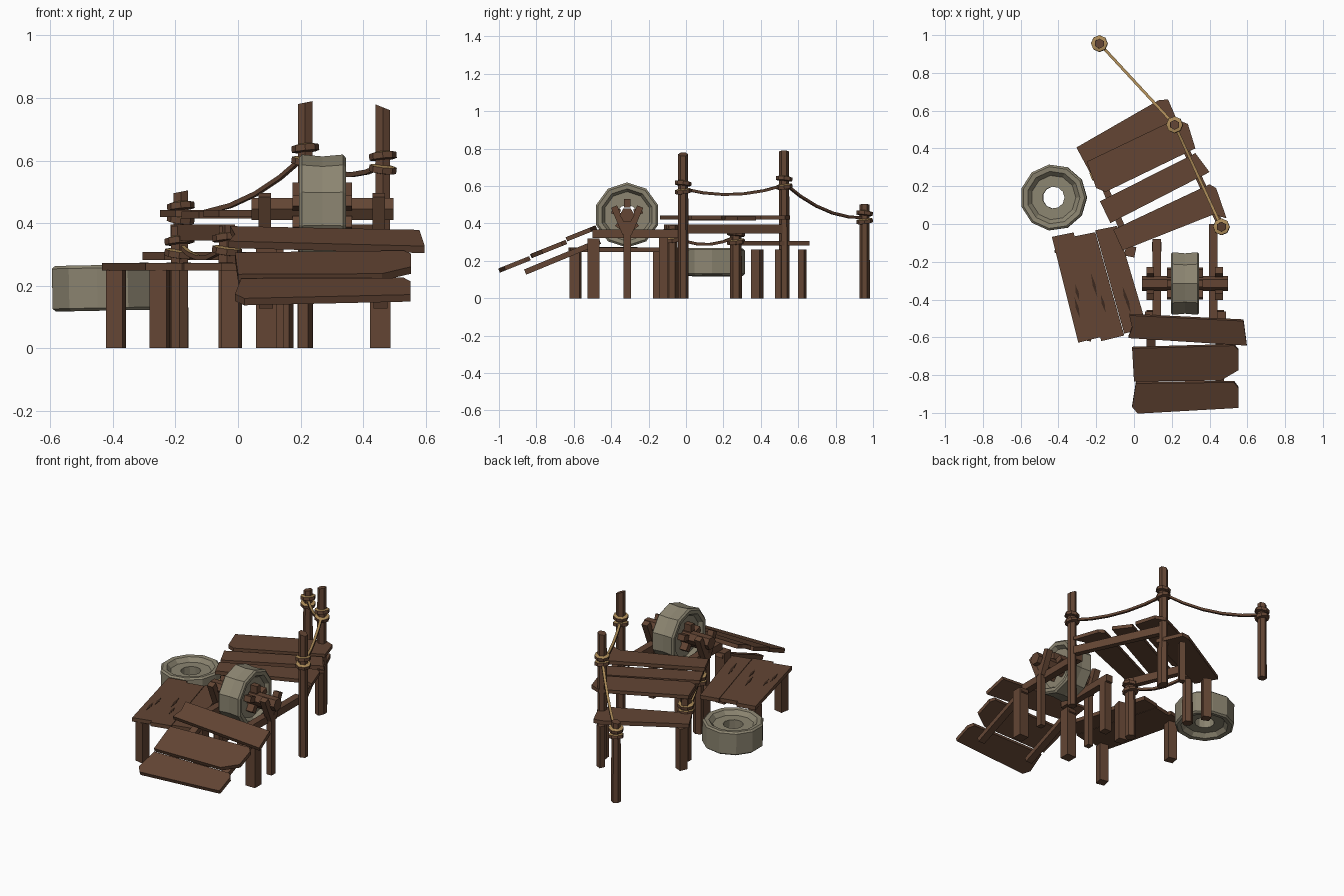
import bpy, bmesh, math, random
from mathutils import Vector, Matrix

if "Cube" in bpy.data.objects:
    bpy.data.objects.remove(bpy.data.objects["Cube"])
random.seed(4)

def material(name, c):
    m = bpy.data.materials.new(name)
    m.diffuse_color = (*c, 1)
    m.use_nodes = True
    m.node_tree.nodes["Principled BSDF"].inputs["Base Color"].default_value = m.diffuse_color
    return m

WOOD = material("brown wood", (0.125, 0.060, 0.034))
CRACK = material("dark crack", (0.045, 0.022, 0.013))
STONE = material("grey stone", (0.262, 0.235, 0.165))
ROPE = material("tan rope", (0.40, 0.25, 0.095))

def finish(name, bm, *mats, rule=None):
    bmesh.ops.recalc_face_normals(bm, faces=bm.faces)
    bm.normal_update()
    if rule:
        for f in bm.faces:
            f.material_index = rule(f)
    me = bpy.data.meshes.new(name)
    bm.to_mesh(me)
    bm.free()
    for m in mats:
        me.materials.append(m)
    ob = bpy.data.objects.new(name, me)
    bpy.context.collection.objects.link(ob)
    return ob

def slab(bm, pts, t):
    """Flat outline (top side) given thickness straight along its normal."""
    f = bm.faces.new([bm.verts.new(p) for p in pts])
    f.normal_update()
    n = f.normal if f.normal.z < 0 else -f.normal
    r = bmesh.ops.extrude_face_region(bm, geom=[f])
    bmesh.ops.translate(bm, vec=n * t,
                        verts=[v for v in r['geom'] if isinstance(v, bmesh.types.BMVert)])

def plank(name, outline, z, t=0.025, cracks=1):
    """z is a number or a function of y. First two points run along the plank."""
    zf = z if callable(z) else (lambda y: z)
    P = [Vector((x, y, zf(y))) for x, y in outline]
    bm = bmesh.new()
    slab(bm, P, t)
    finish(name, bm, WOOD)
    # thin split lines on the surface
    a, b, d = P[0], P[1], P[-1]
    for i in range(cracks):
        u, v = random.uniform(0.1, 0.65), random.uniform(0.3, 0.7)
        l = (b - a).normalized() * random.uniform(0.08, 0.14)
        w = (d - a).normalized() * 0.008
        c = a + (b - a) * u + (d - a) * v + Vector((0, 0, 0.002))
        bm = bmesh.new()
        slab(bm, [c, c + l * 0.5 - w, c + l, c + l * 0.5 + w], 0.003)
        finish(name + "_crack", bm, CRACK)

def beam(name, p, q, w, h, up=(0, 0, 1), taper=1.0):
    p, q = Vector(p), Vector(q)
    d = (q - p).normalized()
    s = d.cross(Vector(up)).normalized()
    u = s.cross(d)
    bm = bmesh.new()
    rings = [[bm.verts.new(c + (s * w * i + u * h * j) * k / 2)
              for i, j in ((-1, -1), (1, -1), (1, 1), (-1, 1))] for c, k in ((p, 1), (q, taper))]
    bm.faces.new(rings[0])
    bm.faces.new(rings[1])
    for i in range(4):
        k = (i + 1) % 4
        bm.faces.new((rings[0][i], rings[0][k], rings[1][k], rings[1][i]))
    return finish(name, bm, WOOD)

def leg(name, x, y, h, w=0.06, ang=0.0):
    beam(name, (x, y, 0), (x, y, h), w, w, (math.sin(ang), math.cos(ang), 0))

def post(name, x, y, h, r, slant=0.3):
    bm = bmesh.new()
    bmesh.ops.create_cone(bm, cap_ends=True, segments=6, radius1=r, radius2=r * 0.95, depth=h,
                          matrix=Matrix.Translation((x, y, h / 2)))
    for v in bm.verts:
        if v.co.z > h / 2:
            v.co.z += (v.co.x - x) * slant
    finish(name, bm, WOOD)

def lathe(name, profile, n, matrix, mat, rule=None, mats=None):
    """Closed (radius, height) profile turned round z."""
    bm = bmesh.new()
    rings = [[bm.verts.new((r * math.cos(2 * math.pi * i / n), r * math.sin(2 * math.pi * i / n), h))
              for r, h in profile] for i in range(n)]
    m = len(profile)
    for i in range(n):
        a, b = rings[i], rings[(i + 1) % n]
        for j in range(m):
            k = (j + 1) % m
            bm.faces.new((a[j], a[k], b[k], b[j]))
    bm.transform(matrix)
    return finish(name, bm, *(mats or [mat]), rule=rule)

rope_rule = lambda f: 1 if f.normal.z > 0.5 else 0

def binding(name, x, y, z, r):
    """Two rope turns round a post, slightly tilted."""
    for dz, t in ((-0.022, 0.12), (0.02, -0.1)):
        M = Matrix.Translation((x, y, z + dz)) @ Matrix.Rotation(t, 4, 'Y') @ Matrix.Rotation(t, 4, 'X')
        lathe(name, [(r - 0.005, -0.014), (r + 0.016, -0.011), (r + 0.016, 0.009), (r - 0.005, 0.014)],
              8, M, None, rope_rule, [WOOD, ROPE])

def rope(name, p, q, sag, n=5, w=0.015):
    p, q = Vector(p), Vector(q)
    s = (q - p).cross(Vector((0, 0, 1))).normalized() * w / 2
    u = Vector((0, 0, w / 2))
    bm = bmesh.new()
    R = []
    for i in range(n + 1):
        t = i / n
        c = p.lerp(q, t) - Vector((0, 0, sag * 4 * t * (1 - t)))
        R.append([bm.verts.new(c + v) for v in (-s - u, s - u, s + u, u - s)])
    for a, b in zip(R, R[1:]):
        for i in range(4):
            k = (i + 1) % 4
            bm.faces.new((a[i], a[k], b[k], b[i]))
    bm.faces.new(R[0])
    bm.faces.new(R[-1])
    finish(name, bm, WOOD, ROPE, rule=rope_rule)

# Railing posts, bindings and ropes
A, B, C, D, E = (0.463, -0.015), (0.215, 0.525), (-0.183, 0.955), (-0.187, 0.267), (-0.035, -0.075)
for nm, p, h, r, sl, zb in (("rail_post_front", A, 0.77, 0.028, -0.4, 0.595),
                            ("rail_post_middle", B, 0.785, 0.028, 0.2, 0.62),
                            ("rail_post_back", C, 0.5, 0.028, 0.2, 0.435),
                            ("deck_post_back", D, 0.39, 0.032, 0, 0.325),
                            ("deck_post_front", E, 0.39, 0.032, 0, 0.335)):
    post(nm, *p, h, r, sl)
    binding(nm + "_binding", *p, zb, r)
rope("rail_rope_front", (*A, 0.585), (*B, 0.605), 0.04)
rope("rail_rope_back", (*B, 0.615), (*C, 0.43), 0.05)
rope("deck_rope", (*D, 0.33), (*E, 0.335), 0.045)

# Upper deck beams and planks
beam("deck_beam_right", (*A, 0.37), (*B, 0.37), 0.035, 0.05)
beam("deck_beam_left", (-0.2, 0.3, 0.37), (-0.025, -0.11, 0.37), 0.035, 0.05)
plank("deck_plank_1", [(-0.25, 0.33), (0.22, 0.555), (0.285, 0.53), (0.325, 0.40), (-0.15, 0.17), (-0.2, 0.19)], 0.42, 0.022, 2)
plank("deck_plank_2", [(-0.18, 0.12), (0.325, 0.375), (0.40, 0.275), (-0.125, 0.005)], 0.415, 0.022, 2)
plank("deck_plank_3", [(-0.11, -0.03), (0.40, 0.21), (0.435, 0.19), (0.49, 0.03), (0.42, 0.05), (-0.06, -0.14)], 0.42, 0.022, 2)

# Lower step behind the deck
plank("back_step", [(-0.305, 0.405), (0.13, 0.655), (0.18, 0.66), (0.25, 0.50), (-0.235, 0.275)], 0.282, 0.025, 2)
leg("back_step_leg", -0.235, 0.38, 0.26, 0.05, 0.42)
leg("back_step_leg", 0.155, 0.622, 0.26, 0.035, 0.42)
leg("back_step_leg", 0.215, 0.5, 0.26, 0.035, 0.42)

# Left platform of three tight planks
q = [Vector(v) for v in ((-0.435, -0.08), (-0.09, -0.01), (0.07, -0.55), (-0.295, -0.64))]
for i in range(3):
    a, b = i / 3, (i + 1) / 3
    e = (0.012, -0.01, 0.0)[i]
    o = [q[0].lerp(q[1], a), q[3].lerp(q[2], a), q[3].lerp(q[2], b), q[0].lerp(q[1], b)]
    plank("platform_plank_%d" % (i + 1), [(v.x, v.y + e) for v in o], 0.272, 0.024, 2)
for x, y in ((-0.39, -0.13), (-0.25, -0.59), (-0.02, -0.145)):
    leg("platform_leg", x, y, 0.25, 0.055, 0.2)

# Frame carrying the wheel, and front ramp
ramp = lambda z0, y0: (lambda y: z0 + (y - y0) * 0.40)
for x, y1 in ((0.12, -0.08), (0.42, 0.0)):
    beam("wheel_frame_beam", (x, y1, 0.345), (x, -0.5, 0.345), 0.045, 0.045)
for x in (0.09, 0.455):
    beam("ramp_beam", (x, -0.46, 0.305), (x, -0.86, 0.14), 0.045, 0.03)
    leg("ramp_leg", x, -0.495, 0.32, 0.065)
leg("wheel_frame_leg", 0.12, -0.12, 0.33, 0.05)
plank("ramp_plank_top", [(-0.025, -0.475), (0.58, -0.505), (0.597, -0.635), (-0.03, -0.595), (-0.01, -0.54)], ramp(0.368, -0.475), 0.024, 2)
plank("ramp_plank_middle", [(-0.01, -0.65), (0.53, -0.635), (0.553, -0.66), (0.553, -0.765), (0.46, -0.82), (0, -0.825)], ramp(0.29, -0.635), 0.024, 1)
plank("ramp_plank_bottom", [(0.01, -0.835), (0.53, -0.83), (0.552, -0.86), (0.552, -0.965), (0.02, -0.995), (-0.01, -0.96)], ramp(0.203, -0.83), 0.024, 1)

# Upright stone wheel on its axle
WY, WZ = -0.315, 0.445
sideways = Matrix.Translation((0.27, WY, WZ)) @ Matrix.Rotation(math.pi / 2, 4, 'Y')
wheel_half = [(0.055, 0.05), (0.125, 0.05), (0.14, 0.073), (0.163, 0.075), (0.174, 0.066)]
profile = wheel_half + [(0.168, 0.0)] + [(r, -h) for r, h in reversed(wheel_half)]
lathe("stone_wheel", profile, 10, sideways, STONE)
bm = bmesh.new()
bmesh.ops.create_cone(bm, cap_ends=True, segments=6, radius1=0.04, radius2=0.04, depth=0.455, matrix=sideways)
finish("wheel_axle", bm, WOOD)
for i in range(5):
    a = math.pi / 2 + i * 2 * math.pi / 5
    y, z = WY + 0.062 * math.cos(a), WZ + 0.062 * math.sin(a)
    beam("axle_wedge", (0.175, y, z), (0.365, y, z), 0.035, 0.045, (0, math.cos(a), math.sin(a)))

# Forked axle supports on both sides
for x in (0.085, 0.45):
    beam("axle_support_post", (x, WY, 0), (x, WY, 0.41), 0.04, 0.035, (1, 0, 0))
    for s in (-1, 1):
        beam("axle_support_fork", (x, WY + s * 0.008, 0.345), (x, WY + s * 0.07, 0.49), 0.035, 0.04, (1, 0, 0))

# Spare millstone lying beside the deck
half = [(0.058, 0.045), (0.118, 0.045), (0.14, 0.07), (0.165, 0.073), (0.176, 0.064)]
lathe("flat_millstone", half + [(r, -h) for r, h in reversed(half)], 11,
      Matrix.Translation((-0.425, 0.14, 0.193)) @ Matrix.Rotation(-0.02, 4, 'Y'), STONE)
